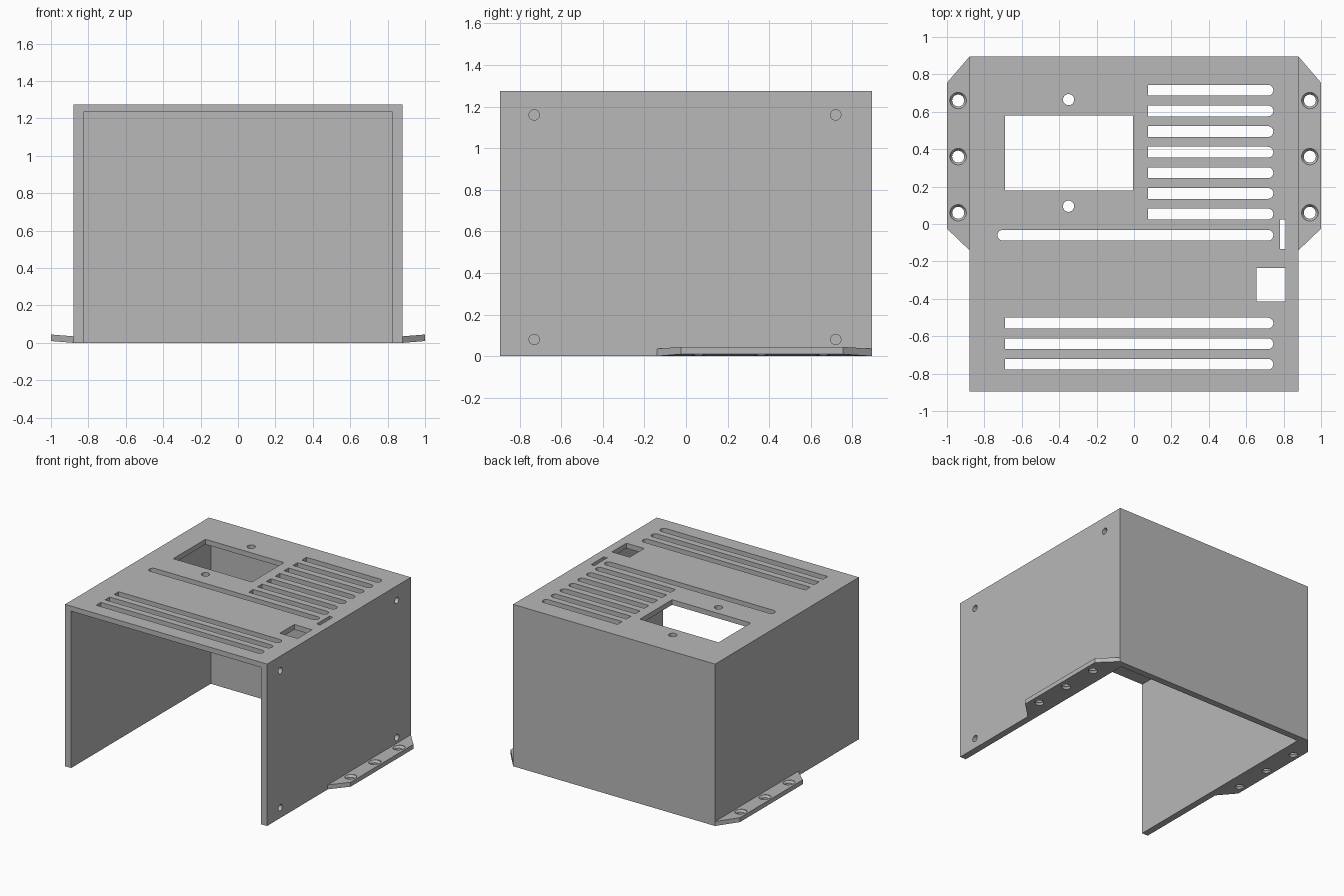
import bpy, bmesh, math
from mathutils import Vector

if "Cube" in bpy.data.objects:
    bpy.data.objects.remove(bpy.data.objects["Cube"])

grey = bpy.data.materials.new("plain grey")
grey.use_nodes = True
grey.diffuse_color = (0.48, 0.48, 0.48, 1)
grey.node_tree.nodes["Principled BSDF"].inputs["Base Color"].default_value = grey.diffuse_color

W, D, H = 0.88, 0.895, 1.275          # half width, half depth, height
SIDE, ROOF = 0.053, 0.04              # wall thicknesses


def rect(x0, x1, y0, y1):
    return [(x0, y0), (x1, y0), (x1, y1), (x0, y1)]


def arc(x, y, r, start, end, n=12):
    return [(x + r * math.cos(start + (end - start) * i / n),
             y + r * math.sin(start + (end - start) * i / n)) for i in range(n + 1)]


def circle(x, y, r):
    return arc(x, y, r, 0, math.tau, 28)[:-1]


def slot(x0, x1, y, r=0.029, round_left=False):
    right = arc(x1 - r, y, r, -math.pi / 2, math.pi / 2)
    if round_left:
        return right + arc(x0 + r, y, r, math.pi / 2, math.pi * 1.5)
    return right + [(x0, y + r), (x0, y - r)]


def loft(bm, rings):
    """Closed solid through a stack of equal 3D loops."""
    loops = [[bm.verts.new(p) for p in ring] for ring in rings]
    bm.faces.new(loops[0][::-1])
    bm.faces.new(loops[-1])
    for low, high in zip(loops, loops[1:]):
        for i in range(len(low)):
            j = (i + 1) % len(low)
            bm.faces.new((low[i], low[j], high[j], high[i]))


def prism(bm, outline, z0, z1):
    loft(bm, [[(x, y, z) for x, y in outline] for z in (z0, z1)])


def make(name, bm):
    bmesh.ops.recalc_face_normals(bm, faces=bm.faces)
    mesh = bpy.data.meshes.new(name)
    bm.to_mesh(mesh)
    bm.free()
    mesh.materials.append(grey)
    obj = bpy.data.objects.new(name, mesh)
    bpy.context.collection.objects.link(obj)
    return obj


def cut(obj, bm):
    """Subtract a cutter mesh and bake the result."""
    cutter = make("cutter", bm)
    cutter.hide_render = True
    mod = obj.modifiers.new("cut", 'BOOLEAN')
    mod.operation, mod.solver, mod.object = 'DIFFERENCE', 'EXACT', cutter
    graph = bpy.context.evaluated_depsgraph_get()
    baked = bpy.data.meshes.new_from_object(obj.evaluated_get(graph))
    obj.modifiers.clear()
    obj.data = baked
    bpy.data.objects.remove(cutter)


# Housing: box open at the front and the bottom
bm = bmesh.new()
prism(bm, rect(-W, W, -D, D), 0, H)
housing = make("housing", bm)
bm = bmesh.new()
prism(bm, rect(SIDE - W, W - SIDE, -D - 0.1, D - SIDE), -0.1, H - ROOF)
cut(housing, bm)

# Roof openings: vents, display window, screw holes, switch and small slit
openings = [slot(0.075, 0.745, 0.715 - 0.1103 * i) for i in range(7)]
openings += [slot(-0.69, 0.745, -0.53 - 0.11 * i) for i in range(3)]
openings.append(slot(-0.73, 0.745, -0.06, round_left=True))
openings.append(rect(-0.69, -0.005, 0.18, 0.58))
openings += [circle(-0.35, y, 0.03) for y in (0.665, 0.095)]
openings.append(rect(0.655, 0.81, -0.415, -0.235))
openings.append(rect(0.78, 0.81, -0.135, 0.025))
bm = bmesh.new()
for outline in openings:
    prism(bm, outline, H - 0.1, H + 0.1)
# Screw holes through the left wall
for y in (-0.73, 0.72):
    for z in (0.08, 1.16):
        loft(bm, [[(x, a, b) for a, b in circle(y, z, 0.025)] for x in (W - 0.1, W + 0.1)])
cut(housing, bm)

# Mounting flanges: slightly tilted, with countersunk holes
parts = [housing]
for side, label in ((1, "left"), (-1, "right")):
    outline = [(W, -0.14), (1, -0.025), (1, 0.755), (W, D)]
    bm = bmesh.new()
    loft(bm, [[(side * x, y, z + (x - W) * 0.08) for x, y in outline] for z in (0, 0.035)])
    flange = make(label + "_mounting_flange", bm)
    bm = bmesh.new()
    for y in (0.06, 0.36, 0.66):
        steps = ((0.032, -0.1), (0.032, 0.02), (0.044, 0.036), (0.044, 0.1))
        loft(bm, [[(a, b, z) for a, b in circle(side * 0.94, y, r)] for r, z in steps])
    cut(flange, bm)
    parts.append(flange)

# Smooth round holes, sharp edges elsewhere
bpy.ops.object.select_all(action='DESELECT')
for part in parts:
    part.select_set(True)
bpy.context.view_layer.objects.active = housing
bpy.ops.object.shade_smooth_by_angle(angle=math.radians(30))
